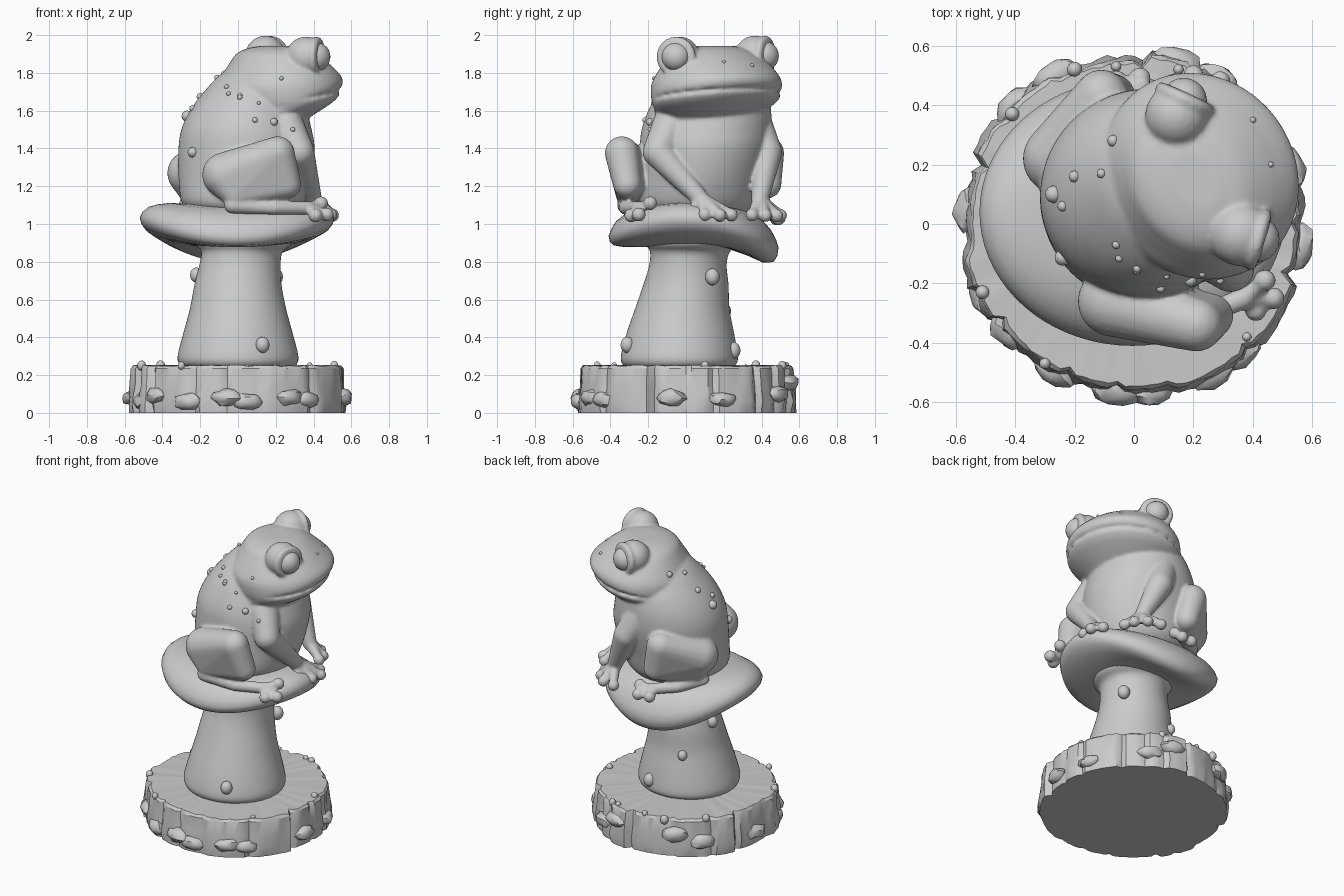
import bpy, bmesh, random
from math import sin, cos, pi, radians, hypot
from mathutils import Vector, Matrix
from mathutils.bvhtree import BVHTree

if "Cube" in bpy.data.objects:
    bpy.data.objects.remove(bpy.data.objects["Cube"])

random.seed(4)


def finish(name, bm, angle=None):
    bmesh.ops.recalc_face_normals(bm, faces=bm.faces)
    me = bpy.data.meshes.new(name)
    bm.to_mesh(me)
    bm.free()
    for p in me.polygons:
        p.use_smooth = True
    if angle:
        me.set_sharp_from_angle(angle=radians(angle))
    ob = bpy.data.objects.new(name, me)
    bpy.context.collection.objects.link(ob)
    return ob


def loft(bm, rings):
    rows = [[bm.verts.new(p) for p in r] for r in rings]
    n = len(rows[0])
    for a, b in zip(rows, rows[1:]):
        for i in range(n):
            bm.faces.new((a[i], a[(i + 1) % n], b[(i + 1) % n], b[i]))
    for row in (rows[0], rows[-1]):
        c = bm.verts.new(sum((v.co for v in row), Vector()) / n)
        for i in range(n):
            bm.faces.new((row[i], row[(i + 1) % n], c))


def spline(rows, k=4):
    """Smooth (Catmull-Rom) in-between rows of a profile table."""
    out = []
    for i in range(len(rows) - 1):
        quad = zip(rows[max(i - 1, 0)], rows[i], rows[i + 1], rows[min(i + 2, len(rows) - 1)])
        quad = list(quad)
        for j in range(k):
            t = j / k
            out.append([b + .5 * t * (c - a + t * (2 * a - 5 * b + 4 * c - d + t * (3 * (b - c) + d - a)))
                        for a, b, c, d in quad])
    return out + [list(rows[-1])]


def ellipse(cx, cy, z, a, b, n=64):
    return [(cx + a * cos(2 * pi * i / n), cy + b * sin(2 * pi * i / n), z) for i in range(n)]


def ball(bm, p, r, scale=(1, 1, 1), rot=0, sub=3):
    m = Matrix.Translation(p) @ Matrix.Rotation(rot, 4, 'Z') @ Matrix.Diagonal((*scale, 1))
    bmesh.ops.create_icosphere(bm, subdivisions=sub, radius=r, matrix=m)


def hull(bm, spheres):
    """Convex skin around (x, y, z, r) spheres, added to bm."""
    src, t = bmesh.new(), bmesh.new()
    for x, y, z, r in spheres:
        ball(src, (x, y, z), r)
    for v in src.verts:
        t.verts.new(v.co)
    bmesh.ops.convex_hull(t, input=t.verts)
    bmesh.ops.delete(t, geom=[v for v in t.verts if not v.link_faces], context='VERTS')
    me = bpy.data.meshes.new("tmp")
    t.to_mesh(me)
    bm.from_mesh(me)
    bpy.data.meshes.remove(me)
    src.free()
    t.free()


def chain(bm, pts):
    for a, b in zip(pts, pts[1:]):
        hull(bm, (a, b))


# Wooden stump with irregular bark plates and a radially cracked top
N = 120
rad = []
while len(rad) < N:
    w, r = random.randint(3, 9), random.uniform(.555, .585)
    rad += [r - .018] + [r] * w
rad = rad[:N]


def bark(z, k, jit, dz=0):
    return [((q := rad[i] * k + random.uniform(-jit, jit)) * cos(2 * pi * i / N),
             q * sin(2 * pi * i / N), z + random.uniform(-dz, dz)) for i in range(N)]


bm = bmesh.new()
loft(bm, [bark(0, 1.01, .003), bark(.06, 1.02, .008), bark(.14, 1.0, .006),
          bark(.235, .99, .004), bark(.25, .97, .004, .004), bark(.252, .6, 0, .003)])
finish("stump", bm, 30)

# Bark chips around the stump
bm = bmesh.new()
for deg, z in ((-118, .06), (-96, .08), (-85, .06), (-62, .08), (-50, .07), (-8, .08), (20, .07),
               (60, .1), (75, .16), (118, .15), (135, .1), (175, .08), (205, .06), (-140, .09)):
    t = radians(deg)
    s = random.uniform(.8, 1.1)
    ball(bm, (.565 * cos(t), .565 * sin(t), z), .055 * s, (.8, 1.4, .8), t, 2)
for v in bm.verts:
    v.co += Vector([random.uniform(-.007, .007) for _ in range(3)])
    v.co.z = max(v.co.z, .004)
finish("bark_chips", bm, 40)

# Mushroom stem
bm = bmesh.new()
loft(bm, [ellipse(*row) for row in spline((
    (0, -.035, .24, .29, .28), (0, -.035, .265, .315, .305), (0, -.035, .31, .318, .308),
    (0, -.03, .42, .29, .285), (0, -.02, .55, .255, .25), (0, 0, .68, .23, .225),
    (.01, .01, .78, .215, .205), (.02, .02, .85, .215, .21), (.03, .03, .89, .25, .24),
    (.03, .03, .95, .27, .26)))])
finish("mushroom_stem", bm)

# Wavy mushroom cap with a drooping lobe towards +y
bm = bmesh.new()
rings = []
for f, z, s in ((.2, 1.1, 0), (.5, 1.1, 0), (.7, 1.09, 0), (.82, 1.07, 0), (.91, 1.045, 0), (.97, 1.01, 0),
                (1, .975, 0), (.985, .945, .4), (.94, .92, .8), (.82, .9, 1), (.65, .888, .6), (.4, .88, 0),
                (.2, .88, 0)):
    ring = []
    for i in range(72):
        t = 2 * pi * i / 72
        wave = f ** 3 * (.065 * cos(2 * t) - .03 * sin(t) - .005) - .05 * s * max(0, sin(t - .15)) ** 3
        ring.append((-.005 + .515 * f * cos(t), .04 + .45 * f * sin(t), z + wave))
    rings.append(ring)
loft(bm, rings)
finish("mushroom_cap", bm)

# Small round knobs on stem and stump rim
bm = bmesh.new()
for x, y, z, r in ((-.22, .03, .73, .04), (.13, -.31, .36, .043), (.2, .14, .72, .045),
                   (-.12, .21, .54, .034), (.1, .25, .33, .045), (-.41, .37, .25, .028),
                   (-.51, -.23, .25, .027), (-.3, -.47, .25, .022), (-.06, .53, .25, .02),
                   (.38, -.38, .25, .018), (.2, .51, .25, .025), (.51, .1, .25, .025),
                   (.15, .52, .25, .02), (-.2, .52, .24, .03)):
    ball(bm, (x, y, z), r, (.85, .85, 1))
finish("knobs", bm)

# Frog body: torso
bm = bmesh.new()
loft(bm, [ellipse(*row) for row in spline((
    (.02, .06, 1.06, .27, .27), (.02, .06, 1.12, .32, .32), (.035, .08, 1.25, .35, .33),
    (.045, .1, 1.4, .36, .345), (.045, .11, 1.5, .345, .345), (.055, .125, 1.6, .31, .325),
    (.08, .14, 1.7, .26, .285), (.11, .15, 1.8, .19, .2), (.15, .15, 1.87, .08, .1)), 6)])

# Head, turned a little further, with a mouth groove (centre, z, length, width, groove)
turn = Matrix.Translation((.22, .16, 0)) @ Matrix.Rotation(radians(33), 4, 'Z')
rings = []
for c, z, a, b, g in spline((
        (-.16, 1.46, .2, .19, 0), (-.12, 1.55, .24, .25, 0), (-.05, 1.61, .265, .31, 0),
        (-.01, 1.65, .285, .342, 0), (0, 1.686, .304, .355, 0), (0, 1.7, .306, .355, .1),
        (0, 1.714, .314, .357, 0), (0, 1.77, .322, .35, 0), (0, 1.84, .26, .3, 0),
        (-.02, 1.9, .2, .24, 0), (-.02, 1.93, .14, .18, 0), (-.02, 1.943, .07, .1, 0)), 3):
    ring = []
    for i in range(96):
        t = 2 * pi * i / 96
        k = 1 - g * min(1, max(0, 2 * cos(t) + .6))
        dz = .045 * (cos(t) - .55) * max(0, 1 - abs(z - 1.7) / .14)
        ring.append(turn @ Vector((c + a * k * cos(t), b * k * sin(t), z + dz)))
    rings.append(ring)
loft(bm, rings)

# Eye mounds with raised lids
EYES = (((.36, -.035, 1.885), -17), ((.145, .365, 1.89), 65))
for e, deg in EYES:
    d = Vector((cos(radians(deg)), sin(radians(deg)), 0))
    e = Vector(e)
    ball(bm, e, .108)
    q = d.cross(Vector((0, 0, 1)))
    chain(bm, [(*(e + d * .06 + (q * cos(i * pi / 10) + Vector((0, 0, sin(i * pi / 10)))) * .086), .022)
               for i in range(21)])

# Hind legs: folded thigh, foot and toes
LEGS = ((((-.07, -.26, 1.26, .12), (.21, -.34, 1.375, .09), (-.02, -.31, 1.15, .06), (.26, -.31, 1.21, .075)),
         ((-.03, -.32, 1.1, .045), (.2, -.32, 1.085, .036), (.37, -.25, 1.085, .036)),
         ((.44, -.19, 1.11), (.47, -.25, 1.05), (.41, -.29, 1.045))),
        (((-.255, .22, 1.27, .12), (-.11, .43, 1.375, .09), (-.24, .24, 1.15, .06), (-.07, .43, 1.21, .075)),
         ((-.27, .21, 1.1, .045), (-.18, .35, 1.08, .036), (-.04, .43, 1.06, .036)),
         ((.04, .44, 1.07), (.02, .49, 1.03), (-.06, .48, 1.03))))
for thigh, foot, toes in LEGS:
    hull(bm, thigh)
    chain(bm, foot)
    for toe in toes:
        chain(bm, ((*foot[-1][:3], .03), (*toe, .024)))
        ball(bm, toe, .038)

# Front legs with splayed fingers
ARMS = ((((.25, -.08, 1.52, .1), (.325, -.15, 1.38, .08), (.4, .08, 1.13, .045)),
         ((.43, .03), (.49, .1), (.5, .18), (.45, .24))),
        (((.08, .36, 1.52, .1), (.15, .43, 1.38, .08), (.27, .39, 1.12, .045)),
         ((.37, .35), (.35, .42), (.29, .48), (.2, .5))))
for arm, tips in ARMS:
    chain(bm, arm)
    for x, y in tips:
        z = 1.07 - .08 * max(0, hypot(x, y) - .42)
        chain(bm, (arm[-1][:3] + (.04,), (x, y, z - .01, .024)))
        ball(bm, (x, y, z - .015), .036)

frog = finish("frog_body", bm)
mod = frog.modifiers.new("fuse", 'REMESH')
mod.mode = 'VOXEL'
mod.voxel_size = .0095
mod.use_smooth_shade = True
mod = frog.modifiers.new("soften", 'SMOOTH')
mod.factor = .5
mod.iterations = 6

# Eyeballs
bm = bmesh.new()
for e, deg in EYES:
    ball(bm, Vector(e) + Vector((cos(radians(deg)), sin(radians(deg)), 0)) * .054, .078)
finish("eyeballs", bm)

# Warts dropped onto the skin from above and from the front
tree = BVHTree.FromObject(frog, bpy.context.evaluated_depsgraph_get())
bm = bmesh.new()
DOWN, BACK = Vector((0, 0, -1)), Vector((0, 1, 0))
spots = [((x, y, 3), DOWN, r) for x, y, r in (
    (-.27, .1, .03), (-.2, .16, .02), (-.24, .06, .018), (-.11, .17, .016), (-.07, .28, .02),
    (-.06, -.07, .014), (.01, -.15, .014), (.4, .35, .011), (.46, .2, .01))]
spots += [((x, -2, z), BACK, r) for x, z, r in (
    (-.24, 1.38, .028), (-.05, 1.69, .013), (.01, 1.67, .014), (.09, 1.55, .015),
    (.19, 1.54, .021), (.29, 1.5, .013), (.11, 1.64, .01), (.23, 1.77, .011))]
for start, way, r in spots:
    hit = tree.ray_cast(Vector(start), way)[0]
    if hit:
        ball(bm, hit, r, sub=2)
finish("warts", bm)
